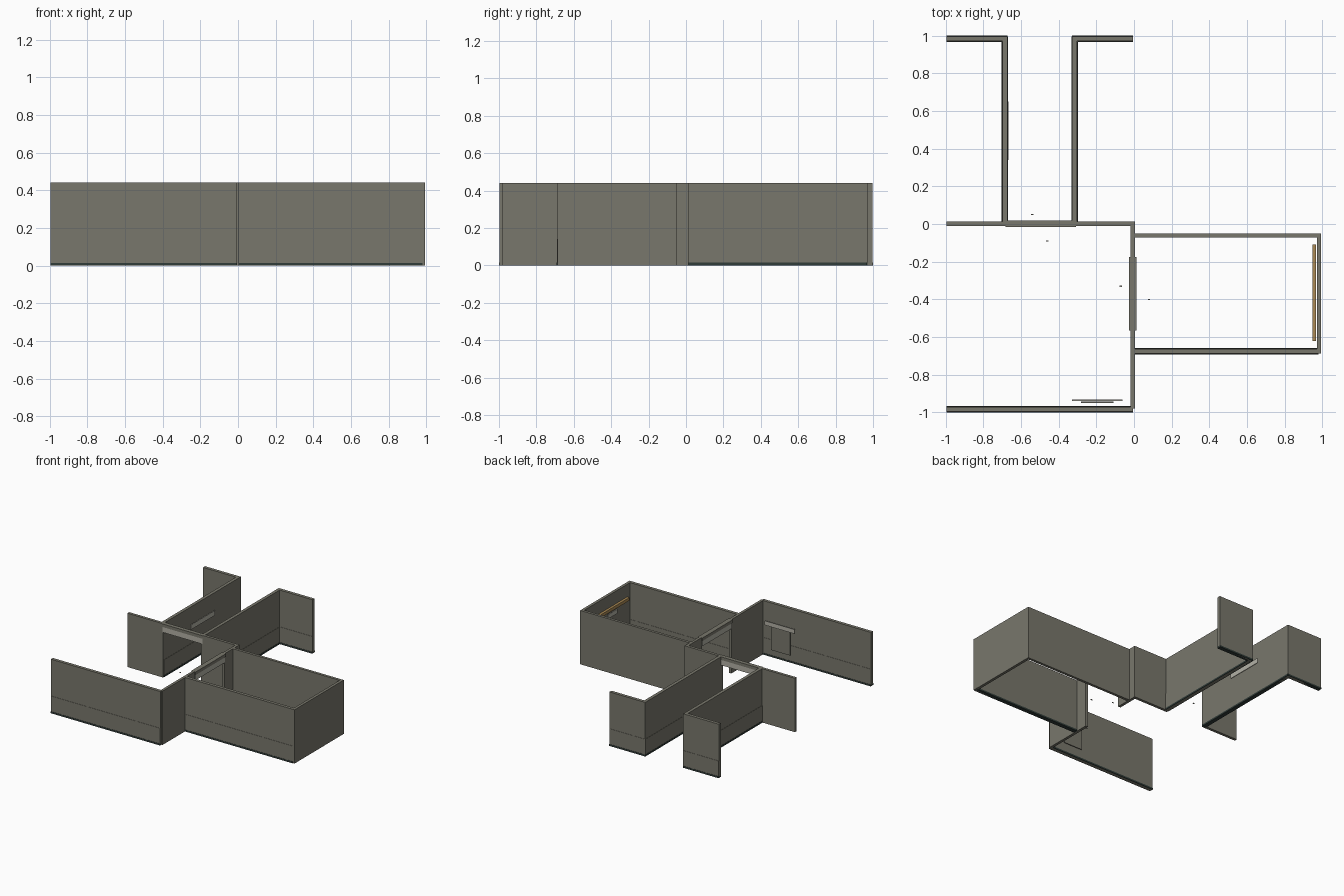
import bpy

cube = bpy.data.objects.get("Cube")
if cube:
    bpy.data.objects.remove(cube, do_unlink=True)

HEIGHT = 0.44


def material(name, r, g, b):
    m = bpy.data.materials.new(name)
    m.use_nodes = True
    m.diffuse_color = (r, g, b, 1)
    m.node_tree.nodes["Principled BSDF"].inputs["Base Color"].default_value = (r, g, b, 1)
    return m


wall_grey = material("warm grey plaster", 0.19, 0.185, 0.15)
dark_base = material("dark skirting", 0.03, 0.045, 0.04)
pale = material("pale sign", 0.45, 0.44, 0.38)
wood = material("wood", 0.4, 0.25, 0.09)


def box(name, x, y, z, mat):
    """Box from (min, max) pairs on each axis."""
    verts = [(a, b, c) for a in x for b in y for c in z]
    faces = [(0, 1, 3, 2), (4, 6, 7, 5), (0, 4, 5, 1),
             (2, 3, 7, 6), (0, 2, 6, 4), (1, 5, 7, 3)]
    mesh = bpy.data.meshes.new(name)
    mesh.from_pydata(verts, [], faces)
    mesh.materials.append(mat)
    obj = bpy.data.objects.new(name, mesh)
    bpy.context.collection.objects.link(obj)
    return obj


def grow(span, d):
    return span[0] - d, span[1] + d


def wall(name, x, y, panelled=False):
    """Wall; a panelled one has a thicker lower part and a dark skirting."""
    box(name, x, y, (0, HEIGHT), wall_grey)
    if panelled:
        along_x = x[1] - x[0] > y[1] - y[0]

        def thicker(d):
            return (x, grow(y, d)) if along_x else (grow(x, d), y)
        box(name + "_lower_panel", *thicker(0.002), (0.014, 0.14), wall_grey)
        box(name + "_skirting", *thicker(0.004), (0, 0.014), dark_base)


# Corridor at the back, with side arms at its far end
wall("corridor_right_wall", (-0.698, -0.672), (0, 0.996), True)
wall("corridor_left_wall", (-0.328, -0.302), (0, 0.996), True)
wall("corridor_right_arm", (-0.995, -0.672), (0.97, 0.996), True)
wall("corridor_left_arm", (-0.328, -0.005), (0.97, 0.996), True)

# Main hall
wall("hall_front_wall", (-0.995, -0.005), (-0.996, -0.97), True)
wall("hall_back_wall_right", (-0.995, -0.672), (-0.01, 0.013))
wall("hall_back_wall_left", (-0.328, 0.004), (-0.01, 0.013))
wall("hall_side_wall_front", (-0.018, 0.004), (-0.98, -0.56))
wall("hall_side_wall_back", (-0.018, 0.004), (-0.18, 0))

# Side room
wall("room_front_wall", (0, 0.98), (-0.688, -0.662), True)
wall("room_back_wall", (0, 0.98), (-0.072, -0.05))
wall("room_end_wall", (0.97, 0.993), (-0.688, -0.05))

# Door headers: grey cap with a pale board under it
box("corridor_header_cap", (-0.682, -0.308), (-0.015, 0.018), (0.415, HEIGHT), wall_grey)
box("corridor_header_board", (-0.675, -0.315), (-0.012, 0.015), (0.37, 0.415), pale)
box("room_header_cap", (-0.027, 0.012), (-0.565, -0.175), (0.415, HEIGHT), wall_grey)
box("room_header_board", (-0.024, 0.009), (-0.56, -0.18), (0.37, 0.415), pale)

# Wall signs and hanging panel
box("corridor_sign", (-0.666, -0.662), (0.34, 0.65), (0.26, 0.3), pale)
box("hall_sign", (-0.33, -0.06), (-0.938, -0.932), (0.265, 0.3), pale)
box("hall_panel", (-0.28, -0.11), (-0.949, -0.943), (0.07, 0.28), wall_grey)

# Shelf and small sign in the side room
box("room_shelf", (0.947, 0.967), (-0.62, -0.11), (0.315, 0.34), wood)
box("room_sign", (0.958, 0.964), (-0.48, -0.36), (0.26, 0.295), pale)

# Small handles beside the doorways
for i, (hx, hy) in enumerate([(-0.54, 0.05), (-0.46, -0.09), (-0.07, -0.33), (0.08, -0.4)]):
    box(f"handle_{i + 1}", grow((hx, hx), 0.006), grow((hy, hy), 0.003), (0.125, 0.131), pale)
